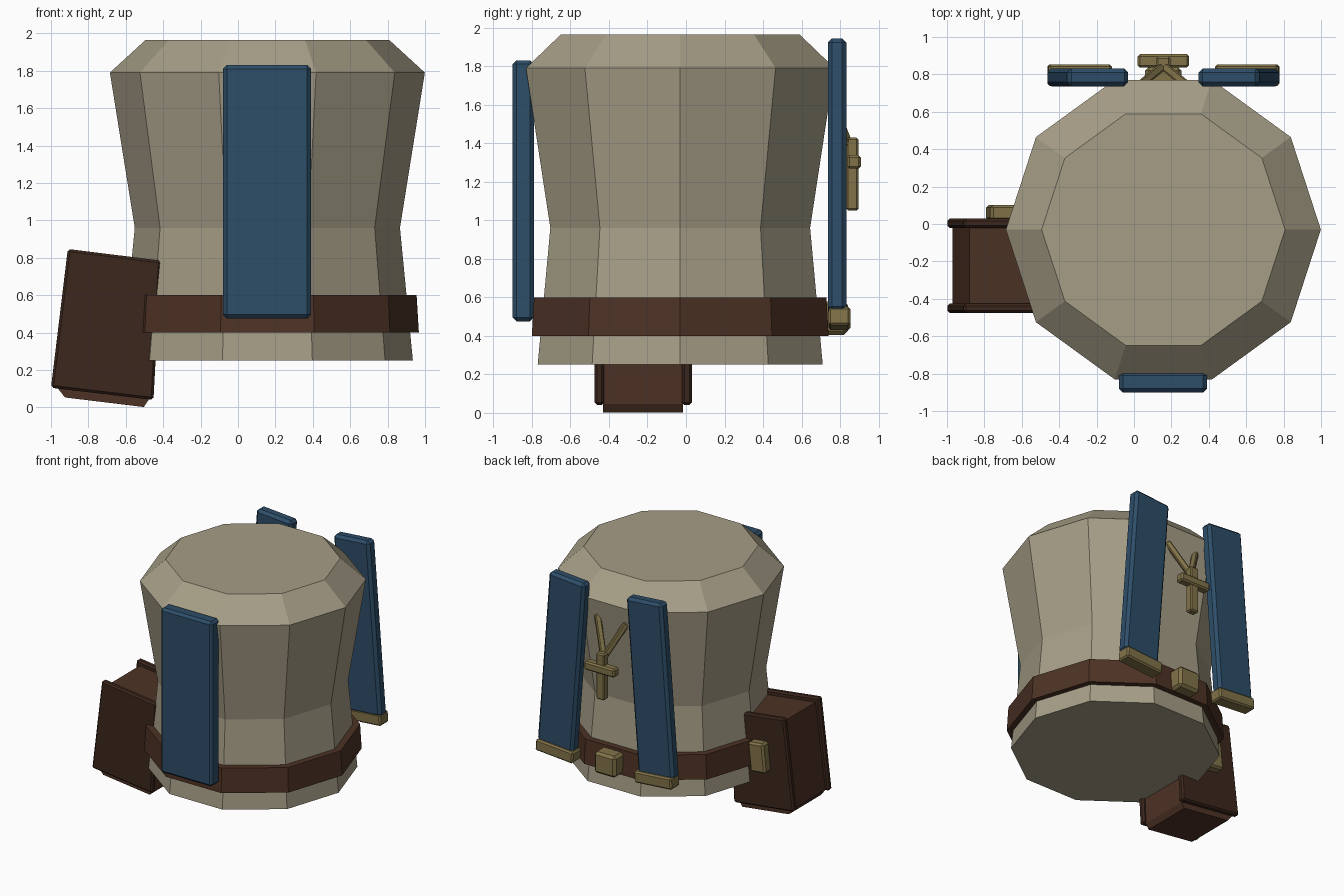
import bpy, bmesh, math
from mathutils import Vector, Matrix

if "Cube" in bpy.data.objects:
    bpy.data.objects.remove(bpy.data.objects["Cube"])

CX, CY = 0.157, -0.03      # axis of the torso


def material(name, rgb):
    m = bpy.data.materials.new(name)
    m.diffuse_color = (*rgb, 1)
    m.use_nodes = True
    m.node_tree.nodes["Principled BSDF"].inputs["Base Color"].default_value = m.diffuse_color
    return m


CLOTH = material("cloth", (0.38, 0.34, 0.24))
BLUE = material("blue", (0.026, 0.075, 0.14))
LEATHER = material("leather", (0.075, 0.032, 0.018))
DARK = material("dark_leather", (0.045, 0.02, 0.012))
GOLD = material("gold", (0.22, 0.17, 0.065))


def finish(name, bm, mat, bevel=0):
    bmesh.ops.recalc_face_normals(bm, faces=bm.faces)
    me = bpy.data.meshes.new(name)
    bm.to_mesh(me)
    bm.free()
    me.materials.append(mat)
    ob = bpy.data.objects.new(name, me)
    bpy.context.collection.objects.link(ob)
    if bevel:
        mod = ob.modifiers.new("bevel", 'BEVEL')
        mod.width, mod.segments = bevel, 1
        mod.limit_method = 'ANGLE'
    return ob


def lathe(name, profile, mat, closed=False, sides=10):
    """Rings of (radius, z) joined into a ten-sided shell; closed joins last to first."""
    bm = bmesh.new()
    rings = [[bm.verts.new((CX + r * math.cos(i * math.tau / sides),
                            CY + r * math.sin(i * math.tau / sides), z))
              for i in range(sides)] for r, z in profile]
    pairs = list(zip(rings, rings[1:]))
    if closed:
        pairs.append((rings[-1], rings[0]))
    else:
        bm.faces.new(rings[0])
        bm.faces.new(rings[-1])
    for a, b in pairs:
        for i in range(sides):
            j = (i + 1) % sides
            bm.faces.new((a[i], a[j], b[j], b[i]))
    return finish(name, bm, mat)


def box(name, centre, size, mat, bevel=0.015, tilt=0.0, rot=None):
    """Bevelled box, tilted in degrees about the y axis."""
    bm = bmesh.new()
    bmesh.ops.create_cube(bm, size=1)
    bmesh.ops.scale(bm, vec=size, verts=bm.verts)
    r = rot or Matrix.Rotation(math.radians(tilt), 3, 'Y')
    bmesh.ops.transform(bm, matrix=Matrix.Translation(centre) @ r.to_4x4(), verts=bm.verts)
    return finish(name, bm, mat, bevel)


def prism(name, outline, y0, y1, mat, bevel=0.0):
    """Outline in x and z, extruded along y."""
    bm = bmesh.new()
    a = [bm.verts.new((x, y0, z)) for x, z in outline]
    b = [bm.verts.new((x, y1, z)) for x, z in outline]
    bm.faces.new(a)
    bm.faces.new(b)
    for i in range(len(a)):
        j = (i + 1) % len(a)
        bm.faces.new((a[i], a[j], b[j], b[i]))
    return finish(name, bm, mat, bevel)


def rod(name, p, q, thick, mat):
    p, q = Vector(p), Vector(q)
    rot = (q - p).to_track_quat('Z', 'Y').to_matrix()
    return box(name, (p + q) / 2, (thick, thick, (q - p).length), mat, 0.008, rot=rot)


# Torso and belt
lathe("torso", [(0.778, 0.25), (0.709, 0.96), (0.842, 1.79), (0.651, 1.965)], CLOTH)
lathe("belt", [(0.735, 0.4), (0.81, 0.4), (0.798, 0.6), (0.73, 0.6)], LEATHER, closed=True)

# Front panel
box("front_panel", (0.155, -0.845, 1.153), (0.47, 0.11, 1.355), BLUE, 0.02)

# Back straps with gold ends, splayed outwards at the bottom
for side, s in (("left", -1), ("right", 1)):
    box(f"back_strap_{side}", (CX + s * 0.404, 0.784, 1.225), (0.327, 0.096, 1.42),
        BLUE, 0.022, tilt=-s * 4.4)
    box(f"strap_end_{side}", (CX + s * 0.448, 0.796, 0.49), (0.34, 0.115, 0.095),
        GOLD, 0.012, tilt=-s * 4.4)
    # Cord of the pendant
    rod(f"pendant_cord_{side}", (CX, 0.845, 1.38), (CX + s * 0.135, 0.735, 1.66), 0.045, GOLD)

# Belt buckle on the back
box("belt_buckle", (CX, 0.775, 0.492), (0.195, 0.13, 0.175), GOLD, 0.02)

# Pendant
box("pendant_upright", (CX, 0.863, 1.24), (0.075, 0.063, 0.38), GOLD, 0.01)
box("pendant_crossbar", (CX, 0.872, 1.303), (0.275, 0.072, 0.07), GOLD, 0.012)

# Hip pouch: recessed core between two larger plates, with a clasp
prism("pouch_core", [(-0.88, 0.805), (-0.44, 0.75), (-0.475, 0.045), (-0.503, 0.002),
                     (-0.925, 0.053), (-0.97, 0.11)], -0.43, -0.015, LEATHER)
plate = [(-0.91, 0.847), (-0.412, 0.785), (-0.452, 0.04), (-1.0, 0.105)]
prism("pouch_front_plate", plate, -0.475, -0.425, DARK, 0.013)
prism("pouch_back_plate", plate, -0.022, 0.03, DARK, 0.013)
box("pouch_clasp", (-0.71, 0.06, 0.5), (0.14, 0.085, 0.24), GOLD, 0.015, tilt=6)
